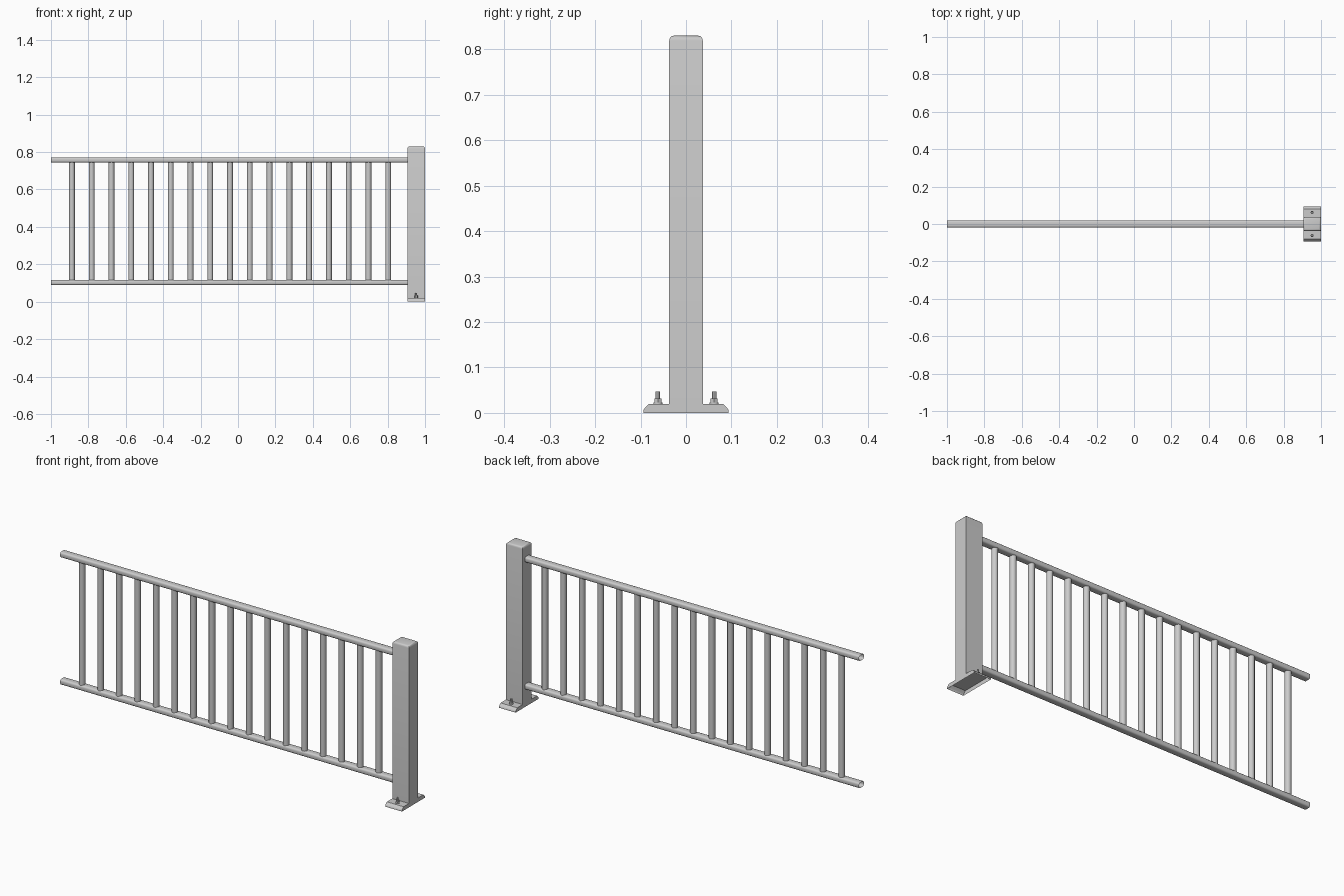
import bpy, bmesh, math
from mathutils import Vector

if "Cube" in bpy.data.objects:
    bpy.data.objects.remove(bpy.data.objects["Cube"])


def finish(name, bm, angle=40):
    bmesh.ops.recalc_face_normals(bm, faces=bm.faces[:])
    me = bpy.data.meshes.new(name)
    bm.to_mesh(me)
    bm.free()
    ob = bpy.data.objects.new(name, me)
    bpy.context.collection.objects.link(ob)
    bpy.ops.object.select_all(action='DESELECT')
    ob.select_set(True)
    bpy.context.view_layer.objects.active = ob
    bpy.ops.object.shade_smooth_by_angle(angle=math.radians(angle))
    return ob


def extrude_x(name, profile, x0, x1, closed=True, caps=False, angle=40):
    """Sweep a (y, z) profile along x."""
    bm = bmesh.new()
    a = [bm.verts.new((x0, y, z)) for y, z in profile]
    b = [bm.verts.new((x1, y, z)) for y, z in profile]
    n = len(profile)
    for i in range(n if closed else n - 1):
        j = (i + 1) % n
        bm.faces.new((a[i], a[j], b[j], b[i]))
    if caps:
        bm.faces.new(a)
        bm.faces.new(b)
    return finish(name, bm, angle)


def prism(bm, x, y, z0, z1, r, sides, caps=True):
    """Upright prism appended to bm."""
    ring = [(x + r * math.cos(2 * math.pi * i / sides),
             y + r * math.sin(2 * math.pi * i / sides)) for i in range(sides)]
    lo = [bm.verts.new((px, py, z0)) for px, py in ring]
    hi = [bm.verts.new((px, py, z1)) for px, py in ring]
    for i in range(sides):
        j = (i + 1) % sides
        bm.faces.new((lo[i], lo[j], hi[j], hi[i]))
    if caps:
        bm.faces.new(hi)
        bm.faces.new(lo[::-1])


def rounded_rect(w, h, r, zc, seg=3):
    pts = []
    for k, (sy, sz) in enumerate([(1, 1), (-1, 1), (-1, -1), (1, -1)]):
        for i in range(seg + 1):
            t = math.pi / 2 * (k + i / seg)
            pts.append((sy * (w - r) + r * math.cos(t), zc + sz * (h - r) + r * math.sin(t)))
    return pts


POST_X0, POST_X1, PLATE_TOP, POST_TOP = 0.905, 1.0, 0.02, 0.83

# Post: box with rounded top, open underneath
bm = bmesh.new()
bmesh.ops.create_cube(bm, size=1)
for v in bm.verts:
    v.co = Vector(((POST_X0 + POST_X1) / 2 + v.co.x * (POST_X1 - POST_X0),
                   v.co.y * 0.074,
                   POST_TOP if v.co.z > 0 else PLATE_TOP))
bm.faces.ensure_lookup_table()
bottom = [f for f in bm.faces if all(v.co.z < 0.1 for v in f.verts)]
bmesh.ops.delete(bm, geom=bottom, context='FACES_ONLY')
top_edges = [e for e in bm.edges if all(v.co.z > 0.8 for v in e.verts)]
bmesh.ops.bevel(bm, geom=top_edges, offset=0.011, segments=3, profile=0.5, affect='EDGES')
finish("post", bm)

# Base plate: sloped ends, hollow underneath
half = [(0.094, 0.0), (0.094, 0.006), (0.091, 0.010), (0.081, PLATE_TOP)]
base = half + [(-y, z) for y, z in reversed(half)]
plate = extrude_x("base_plate", base, POST_X0, POST_X1, closed=False, caps=True)

# Anchor bolts
for s, side in ((-1, "front"), (1, "back")):
    bm = bmesh.new()
    x, y = (POST_X0 + POST_X1) / 2, s * 0.062
    prism(bm, x, y, PLATE_TOP, 0.023, 0.010, 12)
    prism(bm, x, y, 0.023, 0.032, 0.009, 6)
    prism(bm, x, y, 0.032, 0.047, 0.005, 8)
    finish("anchor_bolt_" + side, bm)

# Rails: hollow tubes with rounded section
for name, z in (("top_rail", 0.758), ("bottom_rail", 0.103)):
    extrude_x(name, rounded_rect(0.019, 0.014, 0.009, z), -1.0, POST_X0)

# Balusters
for i in range(17):
    bm = bmesh.new()
    prism(bm, -0.888 + i * 0.1057, 0, 0.115, 0.746, 0.0155, 12, caps=False)
    finish("baluster_%02d" % (i + 1), bm)
